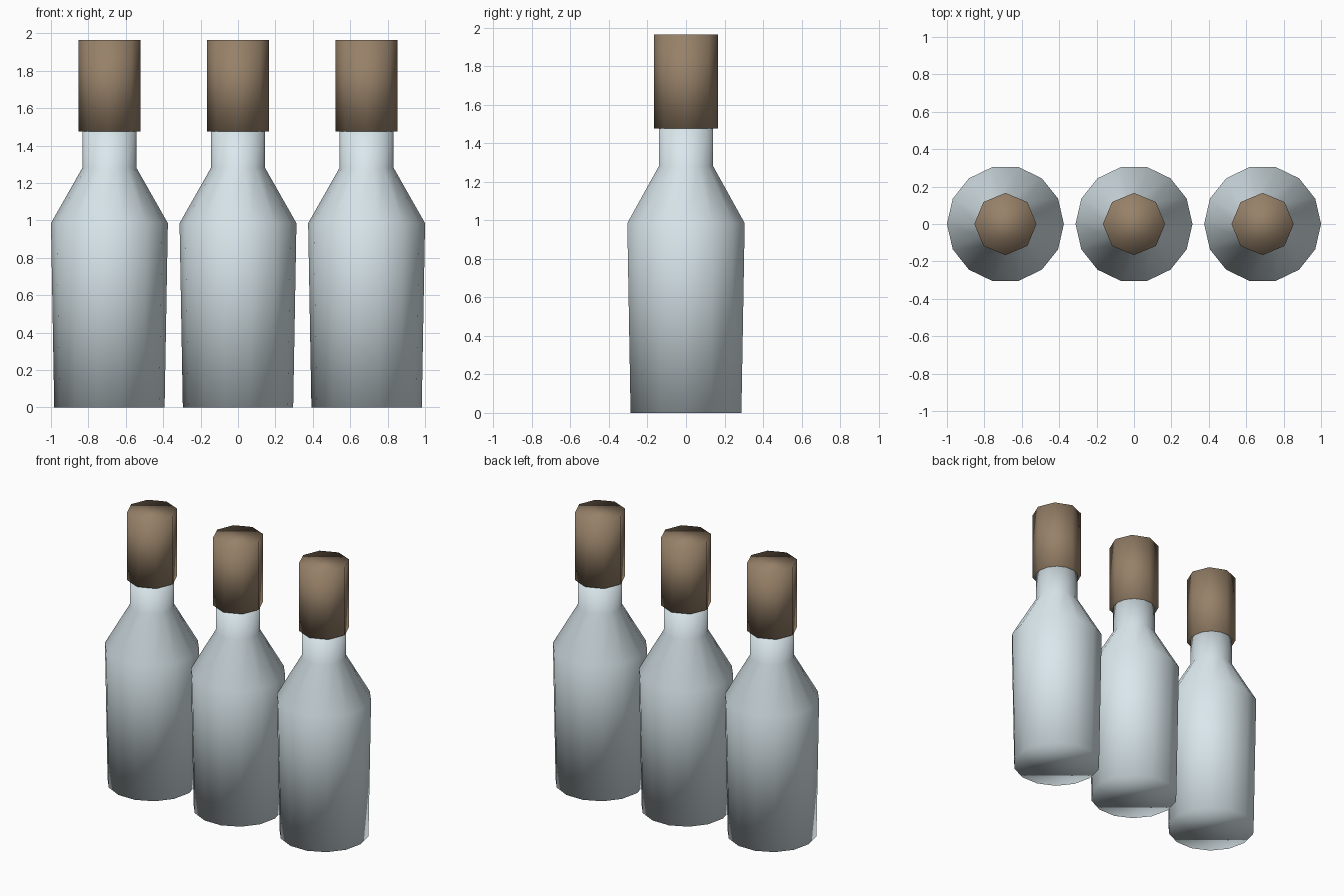
import bpy, bmesh, math

if "Cube" in bpy.data.objects:
    bpy.data.objects.remove(bpy.data.objects["Cube"])


def material(name, colour):
    m = bpy.data.materials.new(name)
    m.diffuse_color = (*colour, 1)
    m.use_nodes = True
    m.node_tree.nodes["Principled BSDF"].inputs["Base Color"].default_value = m.diffuse_color
    return m


def lathe(name, profile, sides, x, mat):
    """Closed solid of revolution from (radius, height) points."""
    bm = bmesh.new()
    rings = [[bm.verts.new((r * math.cos(2 * math.pi * i / sides),
                            r * math.sin(2 * math.pi * i / sides), z))
              for i in range(sides)] for r, z in profile]
    for low, high in zip(rings, rings[1:]):
        for i in range(sides):
            j = (i + 1) % sides
            bm.faces.new((low[i], low[j], high[j], high[i]))
    bm.faces.new(rings[0][::-1])
    bm.faces.new(rings[-1])
    for f in bm.faces:
        f.smooth = True
    mesh = bpy.data.meshes.new(name)
    bm.to_mesh(mesh)
    bm.free()
    mesh.materials.append(mat)
    obj = bpy.data.objects.new(name, mesh)
    obj.location.x = x
    bpy.context.collection.objects.link(obj)
    return obj


glass = material("pale_glass", (0.70, 0.80, 0.84))
cork = material("brown_cork", (0.31, 0.22, 0.14))

BODY = [(0.295, 0), (0.3125, 0.985), (0.145, 1.28), (0.145, 1.48)]
CAP = [(0.166, 1.475), (0.166, 1.965)]

# Three identical bottles in a row
for side, x in (("left", -0.6875), ("middle", 0), ("right", 0.6875)):
    lathe(f"{side}_bottle", BODY, 14, x, glass)
    lathe(f"{side}_stopper", CAP, 8, x, cork)
